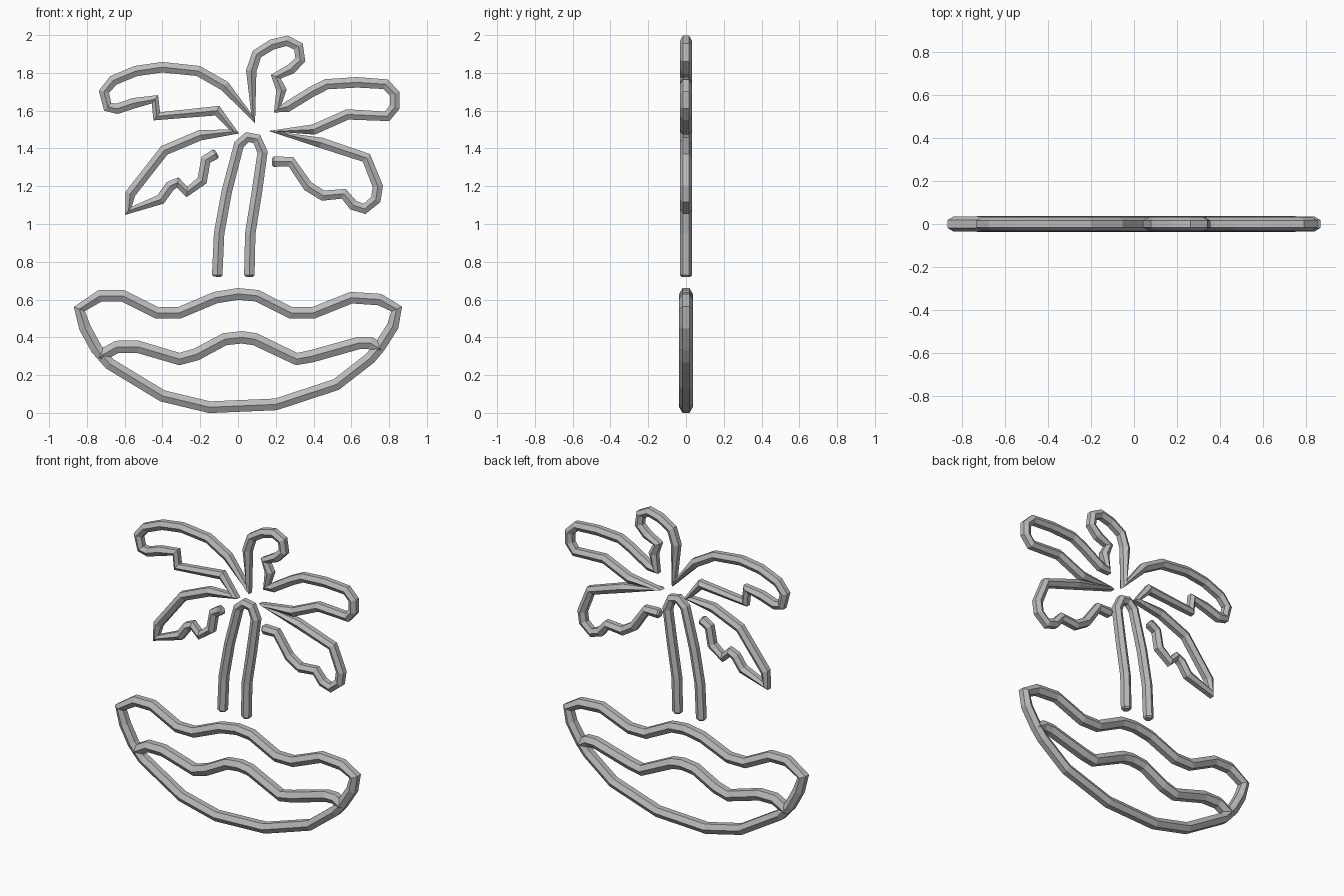
import bpy, bmesh
from math import sin, cos, pi
from mathutils import Vector

cube = bpy.data.objects.get("Cube")
if cube:
    bpy.data.objects.remove(cube)

SIDES = 6
UNIT = 0.01          # the outlines below are written in hundredths

gray = bpy.data.materials.new("plain gray")
gray.use_nodes = True
gray.diffuse_color = (0.5, 0.5, 0.5, 1)
gray.node_tree.nodes["Principled BSDF"].inputs["Base Color"].default_value = (0.5, 0.5, 0.5, 1)


def add_ring(bm, centre, tangent, radius):
    """One hexagonal section with a ridge towards the front and the back."""
    across = Vector((-tangent.z, 0, tangent.x))
    depth = Vector((0, 1, 0))
    ring = []
    for i in range(SIDES):
        angle = 2 * pi * i / SIDES
        offset = depth * cos(angle) + across * sin(angle)
        ring.append(bm.verts.new(centre + offset * radius))
    return ring


def hex_tube(name, outline, radius, closed=False):
    """Sweep the hexagon along a flat outline in the x-z plane."""
    points = [Vector((x * UNIT, 0, z * UNIT)) for x, z in outline]
    count = len(points)
    bm = bmesh.new()
    rings = []
    for i, point in enumerate(points):
        before = points[i - 1] if closed or i > 0 else None
        after = points[(i + 1) % count] if closed or i < count - 1 else None
        tangent = Vector()
        if before is not None:
            tangent += (point - before).normalized()
        if after is not None:
            tangent += (after - point).normalized()
        tangent.normalize()
        ring = add_ring(bm, point, tangent, radius)

        # Open ends finish in a small chamfer
        if before is None:
            rings.append(add_ring(bm, point - tangent * radius * 0.3, tangent, radius * 0.7))
        rings.append(ring)
        if after is None:
            rings.append(add_ring(bm, point + tangent * radius * 0.3, tangent, radius * 0.7))

    pairs = list(zip(rings, rings[1:]))
    if closed:
        pairs.append((rings[-1], rings[0]))
    else:
        bm.faces.new(rings[0])
        bm.faces.new(rings[-1])
    for first, second in pairs:
        for i in range(SIDES):
            j = (i + 1) % SIDES
            bm.faces.new((first[i], first[j], second[j], second[i]))
    bmesh.ops.recalc_face_normals(bm, faces=bm.faces)

    mesh = bpy.data.meshes.new(name)
    bm.to_mesh(mesh)
    bm.free()
    mesh.materials.append(gray)
    tube = bpy.data.objects.new(name, mesh)
    bpy.context.collection.objects.link(tube)
    return tube


# Island: wavy sand line on top, rounded bowl below
sand_line = [(-84, 55), (-73, 62), (-61, 62), (-43, 53), (-31, 53), (-12, 61), (0, 63),
             (10, 62), (28, 53), (40, 53), (60, 61), (75, 60), (84, 55)]
bowl_line = [(82, 46), (75, 35), (70, 29), (52, 15), (20, 4.5), (-15, 3),
             (-40, 9), (-68, 26), (-75, 34), (-81, 45)]
hex_tube("island_outline", sand_line + bowl_line, 0.036, closed=True)

# Water line across the island
water_line = [(-73, 30), (-64, 35), (-53, 35), (-31, 28.5), (-22, 31), (-7, 39), (2, 40),
              (9, 39), (31, 28.5), (39, 30), (64, 37), (70, 37), (75, 34)]
hex_tube("water_line", water_line, 0.038)

# Trunk: a narrow arch open at the bottom
trunk_line = [(-11, 73), (-10, 95), (-6, 117), (0.5, 142), (5, 146), (10, 145),
              (13, 138), (10, 117), (6.5, 95), (6, 73)]
hex_tube("trunk", trunk_line, 0.032)

# Fronds: five leaf outlines joined into one continuous tube
lower_left = [(-12, 137), (-17, 134), (-19, 123), (-27, 117), (-32, 122), (-36, 120),
              (-41, 113), (-58, 107), (-57, 116), (-39, 139), (-20, 147), (-2, 149)]
upper_left = [(-11, 160), (-43, 157), (-44, 166), (-55, 164), (-64, 161), (-69, 162),
              (-71, 170), (-66, 176), (-54, 181), (-40, 183), (-21, 181), (-7, 173), (8, 156)]
top = [(7, 181), (10, 190), (18, 195), (26, 197), (32, 194), (33, 187), (28, 182),
       (20, 178), (23, 171), (21, 161)]
upper_right = [(26, 162), (39, 170), (47, 174), (63, 175), (78, 174), (83, 169), (83, 162),
               (79, 157), (58, 158), (40, 150), (19, 149)]
lower_right = [(44, 143), (68, 135), (74, 120), (73, 113), (67, 108), (61, 110), (56, 116),
               (45, 115), (37, 120), (28, 133), (19, 133)]
hex_tube("palm_fronds", lower_left + upper_left + top + upper_right + lower_right, 0.032)
